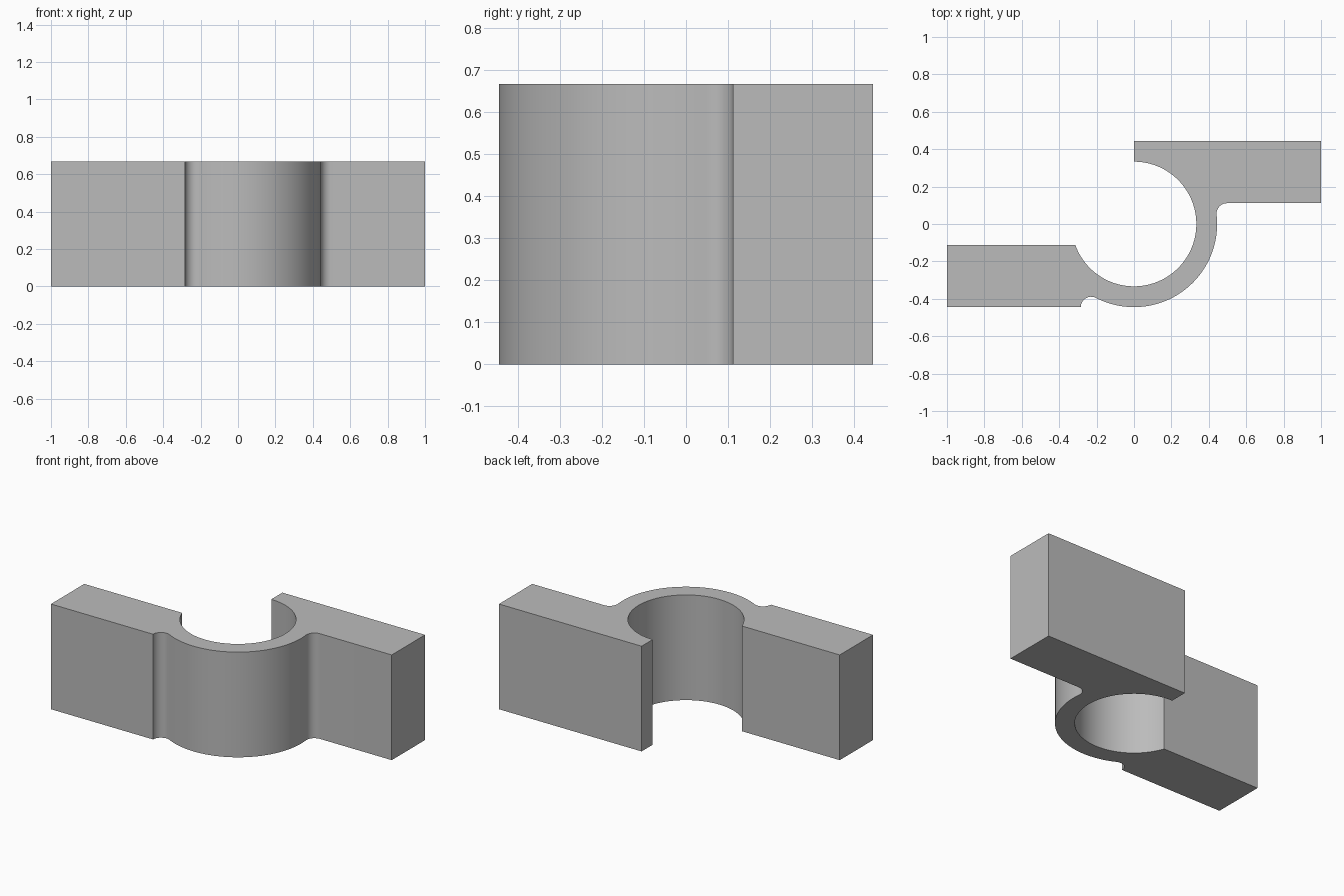
import bpy, bmesh
from math import atan2, cos, sin, pi, radians, sqrt

cube = bpy.data.objects.get("Cube")
if cube:
    bpy.data.objects.remove(cube, do_unlink=True)

UNIT = 1 / 9                  # wall thickness of the ring
INNER, OUTER = 3 * UNIT, 4 * UNIT
FILLET = UNIT / 2
HEIGHT = 6 * UNIT


def arc(cx, cy, r, start, end, steps):
    """Points along a circular arc, both ends included."""
    angles = [start + (end - start) * i / steps for i in range(steps + 1)]
    return [(cx + r * cos(a), cy + r * sin(a)) for a in angles]


# Fillet centres sit outside the ring, touching it
reach = OUTER + FILLET
left_x, left_y = -sqrt(reach**2 - OUTER**2), -OUTER
right_x, right_y = sqrt(reach**2 - FILLET**2), FILLET
left_angle = atan2(left_y, left_x)
right_angle = atan2(right_y, right_x)

# Outline: bore, left arm, left fillet, ring, right fillet, right arm
profile = arc(0, 0, INNER, pi / 2, atan2(-UNIT, -sqrt(INNER**2 - UNIT**2)), 64)
profile += [(-1, -UNIT), (-1, -OUTER)]
profile += arc(left_x, left_y, FILLET, pi, left_angle + pi, 12)
profile += arc(0, 0, OUTER, left_angle, right_angle, 48)[1:]
profile += arc(right_x, right_y, FILLET, right_angle + pi, pi / 2, 10)[1:]
profile += [(1, UNIT), (1, OUTER), (0, OUTER)]

# Extrude the outline into the clip
bm = bmesh.new()
base = bm.faces.new([bm.verts.new((x, y, 0)) for x, y in profile])
top = bmesh.ops.extrude_face_region(bm, geom=[base])
bmesh.ops.translate(bm, vec=(0, 0, HEIGHT),
                    verts=[v for v in top["geom"] if isinstance(v, bmesh.types.BMVert)])
bmesh.ops.recalc_face_normals(bm, faces=bm.faces)
mesh = bpy.data.meshes.new("ring_clip")
bm.to_mesh(mesh)
bm.free()
clip = bpy.data.objects.new("ring_clip", mesh)
bpy.context.collection.objects.link(clip)

# Plain grey finish
grey = bpy.data.materials.new("plain_grey")
grey.use_nodes = True
colour = (0.5, 0.5, 0.5, 1)
grey.diffuse_color = colour
grey.node_tree.nodes["Principled BSDF"].inputs["Base Color"].default_value = colour
mesh.materials.append(grey)

# Smooth curves, sharp corners
bpy.ops.object.select_all(action="DESELECT")
clip.select_set(True)
bpy.context.view_layer.objects.active = clip
bpy.ops.object.shade_smooth_by_angle(angle=radians(30))
